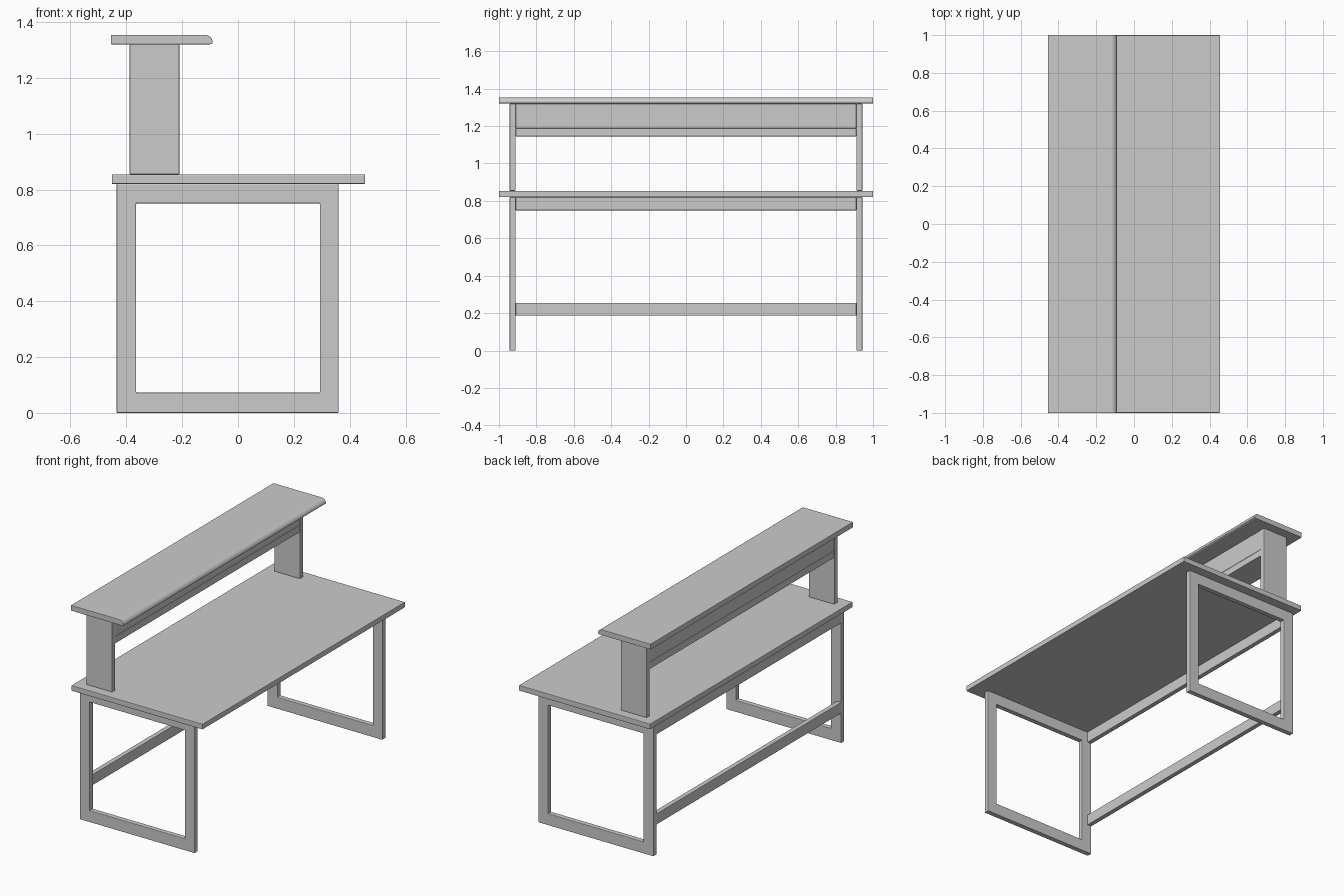
import bpy, bmesh, math

if "Cube" in bpy.data.objects:
    bpy.data.objects.remove(bpy.data.objects["Cube"])


def finish(name, bm, bevel=0.003):
    bmesh.ops.recalc_face_normals(bm, faces=bm.faces)
    mesh = bpy.data.meshes.new(name)
    bm.to_mesh(mesh)
    bm.free()
    ob = bpy.data.objects.new(name, mesh)
    bpy.context.collection.objects.link(ob)
    if bevel:
        m = ob.modifiers.new("soft_edges", 'BEVEL')
        m.width, m.segments, m.limit_method = bevel, 2, 'ANGLE'
    return ob


def box(name, x, y, z, bevel=0.003):
    bm = bmesh.new()
    bmesh.ops.create_cube(bm, size=1)
    for v in bm.verts:
        for i, (a, b) in enumerate((x, y, z)):
            v.co[i] = a if v.co[i] < 0 else b
    return finish(name, bm, bevel)


def extrude_y(name, loops, y0, y1, bevel=0.003):
    """Extrude flat faces (lists of xz points) from y0 to y1."""
    bm = bmesh.new()
    for pts in loops:
        bm.faces.new([bm.verts.new((px, y0, pz)) for px, pz in pts])
    bmesh.ops.remove_doubles(bm, verts=bm.verts, dist=1e-5)
    ret = bmesh.ops.extrude_face_region(bm, geom=bm.faces[:], use_keep_orig=True)
    for v in ret["geom"]:
        if isinstance(v, bmesh.types.BMVert):
            v.co.y = y1
    return finish(name, bm, bevel)


def rect(x0, x1, z0, z1):
    return [(x0, z0), (x1, z0), (x1, z1), (x0, z1)]


# Main worktop
box("desktop", (-0.452, 0.455), (-1, 1), (0.82, 0.854))

# Raised shelf with a rounded front edge
profile = [(-0.455, 1.32), (-0.10, 1.32), (-0.091, 1.324)]
profile += [(-0.12 + 0.03 * math.cos(a), 1.325 + 0.029 * math.sin(a))
            for a in [math.pi / 2 * i / 8 for i in range(1, 9)]]
profile += [(-0.455, 1.354)]
extrude_y("top_shelf", [profile], -1, 1, 0.002)

# Closed rectangular leg frames and shelf uprights at both ends
outer = rect(-0.435, 0.36, 0, 0.82)
inner = rect(-0.365, 0.293, 0.073, 0.75)
ring = [[outer[i], outer[(i + 1) % 4], inner[(i + 1) % 4], inner[i]] for i in range(4)]
for side, y in (("left", (-0.943, -0.911)), ("right", (0.911, 0.943))):
    extrude_y("leg_frame_" + side, ring, *y)
    box("shelf_upright_" + side, (-0.388, -0.21), y, (0.854, 1.32))

# Long rails along the back of the frame
span = (-0.911, 0.911)
box("upper_back_rail", (-0.435, -0.405), span, (0.75, 0.82))
box("lower_back_rail", (-0.435, -0.405), span, (0.187, 0.255))

# Compartment under the shelf
box("compartment_floor", (-0.386, -0.212), span, (1.145, 1.188))
box("compartment_back", (-0.386, -0.356), span, (1.188, 1.32))
box("compartment_front", (-0.242, -0.212), span, (1.188, 1.32))
